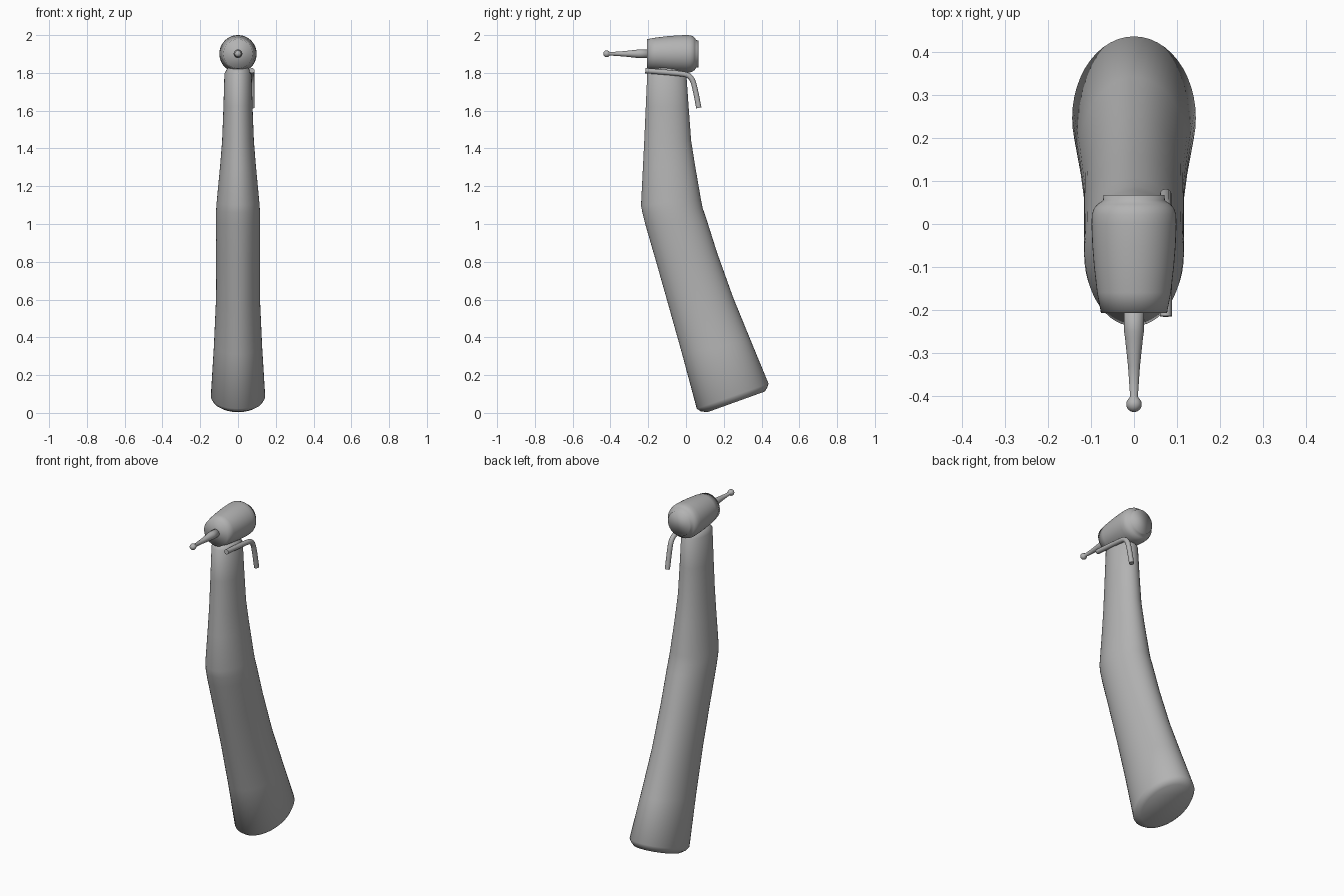
import bpy, bmesh, math
from mathutils import Vector

if "Cube" in bpy.data.objects:
    bpy.data.objects.remove(bpy.data.objects["Cube"])

# Dark grey finish shared by every part
grey = bpy.data.materials.new("dark_grey")
grey.diffuse_color = (0.45, 0.45, 0.45, 1)
grey.use_nodes = True
grey.node_tree.nodes["Principled BSDF"].inputs["Base Color"].default_value = grey.diffuse_color


def loft(name, rings):
    # join closed rings of points and cap both ends, smooth all over
    bm = bmesh.new()
    loops = [[bm.verts.new(p) for p in ring] for ring in rings]
    n = len(loops[0])
    for a, b in zip(loops, loops[1:]):
        for i in range(n):
            j = (i + 1) % n
            bm.faces.new((a[i], a[j], b[j], b[i]))
    bm.faces.new(loops[0])
    bm.faces.new(loops[-1])
    bmesh.ops.recalc_face_normals(bm, faces=bm.faces)
    for f in bm.faces:
        f.smooth = True
    mesh = bpy.data.meshes.new(name)
    bm.to_mesh(mesh)
    bm.free()
    mesh.materials.append(grey)
    ob = bpy.data.objects.new(name, mesh)
    bpy.context.collection.objects.link(ob)
    return ob


def section(front, back, half_x, n=48):
    # tilted ellipse spanning a front and a back point (y, z)
    f, b = Vector((0, *front)), Vector((0, *back))
    mid, half = (f + b) / 2, (b - f) / 2
    return [mid + half * math.sin(t) + Vector((half_x * math.cos(t), 0, 0))
            for t in (2 * math.pi * i / n for i in range(n))]


def lathe_y(name, profile, z, n=48):
    # profile of (y, radius) turned about a line along y
    return loft(name, [section((y, z - r), (y, z + r), r, n) for y, r in profile])


# Bent handle
loft("handle", [
    section((0.114, 0.004), (0.417, 0.113), 0.115),
    section((0.078, 0.008), (0.430, 0.134), 0.134),
    section((0.057, 0.022), (0.437, 0.155), 0.144),
    section((-0.020, 0.31), (0.342, 0.385), 0.128),
    section((-0.093, 0.57), (0.250, 0.61), 0.117),
    section((-0.158, 0.80), (0.164, 0.85), 0.116),
    section((-0.216, 1.00), (0.107, 1.03), 0.117),
    section((-0.231, 1.06), (0.088, 1.085), 0.116),
    section((-0.238, 1.10), (0.079, 1.13), 0.113),
    section((-0.228, 1.30), (0.048, 1.31), 0.095),
    section((-0.221, 1.44), (0.027, 1.443), 0.084),
    section((-0.213, 1.62), (0.014, 1.62), 0.077),
    section((-0.205, 1.80), (0.002, 1.79), 0.072),
    section((-0.190, 1.815), (-0.015, 1.815), 0.062),
    section((-0.165, 1.832), (-0.035, 1.832), 0.045),
])

# Turbine head with push button in one smooth turning
HEAD_Z = 1.901
lathe_y("head", [(-0.207, 0.077), (-0.16, 0.086), (-0.10, 0.093), (-0.05, 0.097),
                 (0.0, 0.099), (0.022, 0.098), (0.037, 0.093), (0.046, 0.085),
                 (0.055, 0.072), (0.067, 0.071)], HEAD_Z)

# Bur with collar, tapered shank and ball tip
ball = [(-0.420 - 0.018 * math.cos(math.radians(a)), 0.018 * math.sin(math.radians(a)))
        for a in range(10, 150, 14)]
lathe_y("bur", ball + [(-0.402, 0.009), (-0.33, 0.014), (-0.265, 0.021), (-0.25, 0.023),
                       (-0.19, 0.023)], HEAD_Z, n=24)

# Bent spray tube on the right side
curve = bpy.data.curves.new("spray_tube", 'CURVE')
curve.dimensions = '3D'
curve.bevel_depth = 0.014
curve.bevel_resolution = 4
curve.use_fill_caps = True
curve.resolution_u = 10
curve.materials.append(grey)
spline = curve.splines.new('BEZIER')
path = [((-0.215, 1.812), (0.07, -0.006)), ((-0.01, 1.793), (0.035, -0.006)),
        ((0.043, 1.735), (0.008, -0.03)), ((0.068, 1.615), (0.008, -0.04))]
spline.bezier_points.add(len(path) - 1)
for p, (co, d) in zip(spline.bezier_points, path):
    p.co = (0.074, *co)
    p.handle_left = (0.074, co[0] - d[0], co[1] - d[1])
    p.handle_right = (0.074, co[0] + d[0], co[1] + d[1])
tube = bpy.data.objects.new("spray_tube", curve)
bpy.context.collection.objects.link(tube)
